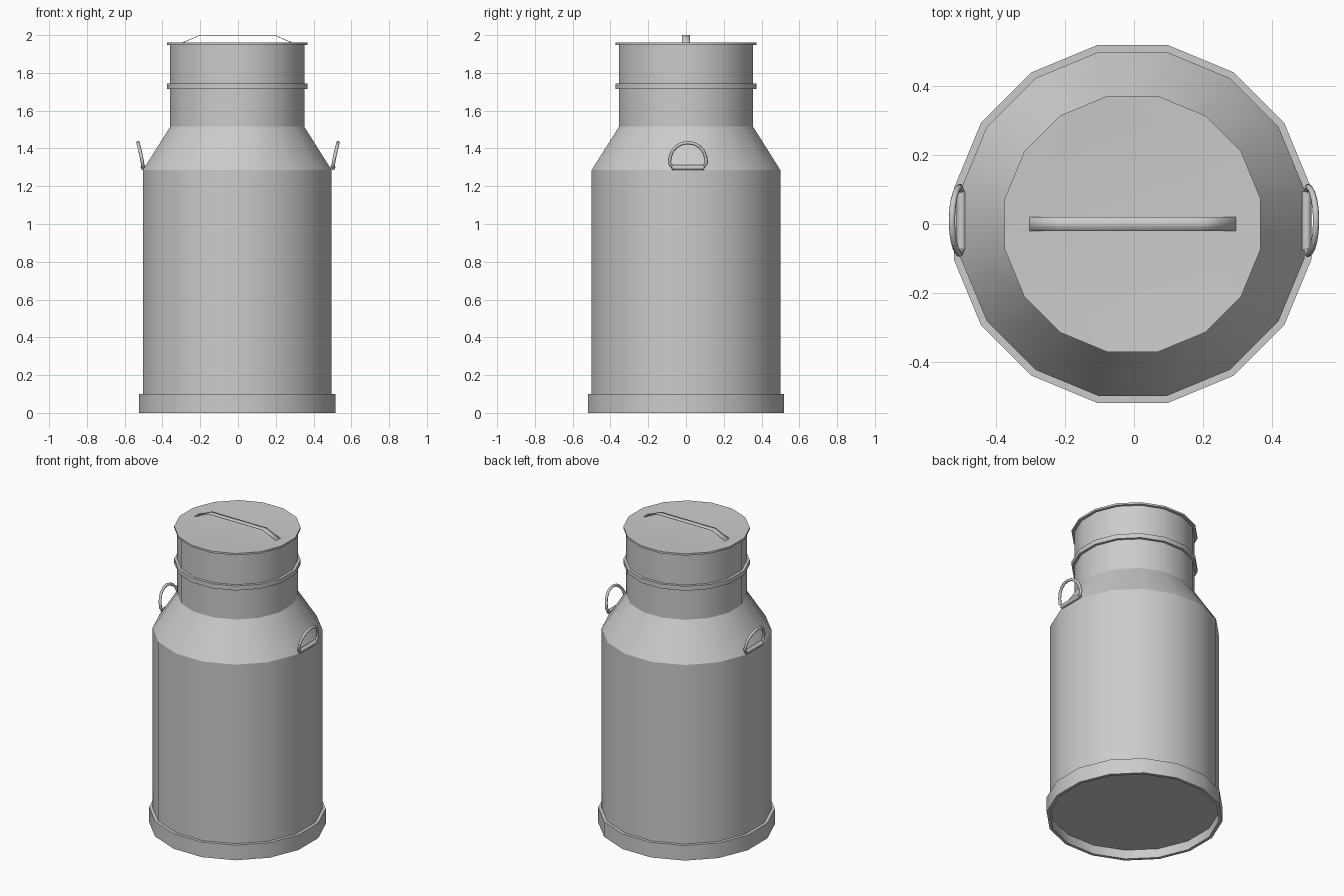
import bpy, bmesh, math
from mathutils import Vector

if "Cube" in bpy.data.objects:
    bpy.data.objects.remove(bpy.data.objects["Cube"])

SIDES = 16
CX = -0.004


def finish(bm, name, angle=30):
    bmesh.ops.recalc_face_normals(bm, faces=bm.faces)
    me = bpy.data.meshes.new(name)
    bm.to_mesh(me)
    bm.free()
    ob = bpy.data.objects.new(name, me)
    bpy.context.collection.objects.link(ob)
    bpy.ops.object.select_all(action='DESELECT')
    ob.select_set(True)
    bpy.context.view_layer.objects.active = ob
    bpy.ops.object.shade_smooth_by_angle(angle=math.radians(angle))
    return ob


def lathe(name, profile, closed=False):
    """Revolve (apothem, z) points into a 16-sided shell; open ends are capped."""
    bm = bmesh.new()
    rings = []
    for r, z in profile:
        rad = r / math.cos(math.pi / SIDES)
        rings.append([bm.verts.new((CX + rad * math.cos(a), rad * math.sin(a), z))
                      for a in ((k + 0.5) * 2 * math.pi / SIDES for k in range(SIDES))])
    pairs = list(zip(rings, rings[1:]))
    if closed:
        pairs.append((rings[-1], rings[0]))
    for a, b in pairs:
        for k in range(SIDES):
            n = (k + 1) % SIDES
            bm.faces.new((a[k], a[n], b[n], b[k]))
    if not closed:
        bm.faces.new(rings[0])
        bm.faces.new(rings[-1])
    return finish(bm, name, 25)


def tube(name, path, radius, closed=False, sides=8):
    """Sweep a round section along a path lying roughly in the YZ plane."""
    bm = bmesh.new()
    pts = [Vector(p) for p in path]
    n = len(pts)
    rings = []
    for i, p in enumerate(pts):
        before = pts[i - 1] if closed or i > 0 else p
        after = pts[(i + 1) % n] if closed or i < n - 1 else p
        t = (after - before).normalized()
        u = t.cross(Vector((1, 0, 0))).normalized()
        v = t.cross(u)
        rings.append([bm.verts.new(p + radius * (u * math.cos(a) + v * math.sin(a)))
                      for a in (2 * math.pi * k / sides for k in range(sides))])
    for i in range(n if closed else n - 1):
        a, b = rings[i], rings[(i + 1) % n]
        for k in range(sides):
            m = (k + 1) % sides
            bm.faces.new((a[k], a[m], b[m], b[k]))
    if not closed:
        bm.faces.new(rings[0])
        bm.faces.new(rings[-1])
    return finish(bm, name, 50)


# Can body with shoulder and neck
lathe("can_body", [(0.48, 0.06), (0.5, 0.06), (0.5, 1.285), (0.355, 1.515), (0.355, 1.95)])

# Hollow foot band
lathe("foot_band", [(0.5, 0), (0.52, 0), (0.52, 0.1), (0.5, 0.1)], closed=True)

# Neck ring
lathe("neck_ring", [(0.35, 1.715), (0.372, 1.715), (0.372, 1.745), (0.35, 1.745)], closed=True)

# Slightly dished lid
lathe("lid", [(0.35, 1.948), (0.372, 1.948), (0.372, 1.96), (0.30, 1.957), (0.2, 1.951)])

# Thin bent strap on the lid
bm = bmesh.new()
rows = [[bm.verts.new((CX + x, y, z)) for y in (-0.02, 0.02)]
        for x, z in ((-0.3, 1.957), (-0.2, 2.0), (0.2, 2.0), (0.3, 1.957))]
for a, b in zip(rows, rows[1:]):
    bm.faces.new((a[0], b[0], b[1], a[1]))
strap = finish(bm, "lid_strap", 10)
mod = strap.modifiers.new("thickness", 'SOLIDIFY')
mod.thickness = 0.003
mod.offset = -1

# Side handles: arched loop leaning outwards, and its hinge bar
for side, s in (("left", -1), ("right", 1)):
    loop = []
    outline = [(-0.08, 1.297), (-0.098, 1.325)]
    outline += [(-0.095 * math.cos(a), 1.34 + 0.091 * math.sin(a))
                for a in (math.pi * (k + 0.5) / 9 for k in range(9))]
    outline += [(0.098, 1.325), (0.08, 1.297)]
    for y, z in outline:
        h = (z - 1.297) / 0.135
        loop.append((s * (0.502 + 0.018 * h + 0.01 * h * h), y + 0.01, z))
    tube(side + "_handle", loop, 0.009, closed=True)
    tube(side + "_handle_hinge", [(s * 0.502, -0.075, 1.299), (s * 0.502, 0.095, 1.299)], 0.014)
